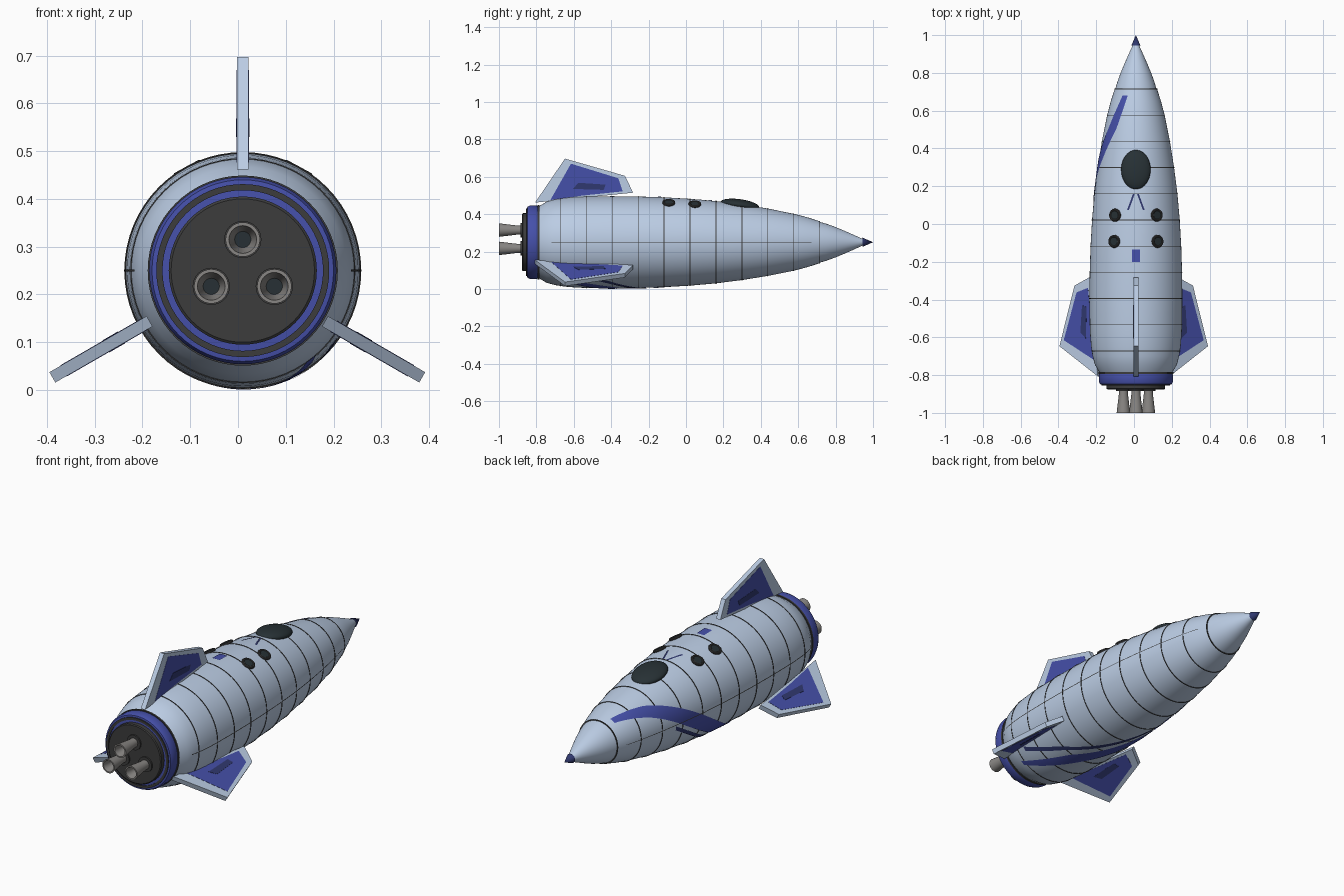
import bpy, bmesh
from math import sin, cos, radians, pi
from mathutils import Matrix, Vector

if "Cube" in bpy.data.objects:
    bpy.data.objects.remove(bpy.data.objects["Cube"])

CX, CZ = 0.01, 0.25   # rocket axis


def material(name, rgb):
    m = bpy.data.materials.new(name)
    m.diffuse_color = (*rgb, 1)
    m.use_nodes = True
    m.node_tree.nodes["Principled BSDF"].inputs["Base Color"].default_value = m.diffuse_color
    return m


HULL = material("pale_blue", (0.50, 0.61, 0.78))
BLUE = material("deep_blue", (0.06, 0.08, 0.40))
NAVY = material("navy", (0.03, 0.04, 0.16))
DARK = material("dark_grey", (0.045, 0.045, 0.045))
GLASS = material("glass", (0.02, 0.03, 0.035))
METAL = material("metal", (0.25, 0.24, 0.23))


def add_mesh(name, verts, faces, mat):
    me = bpy.data.meshes.new(name)
    me.from_pydata(verts, [], faces)
    bm = bmesh.new()
    bm.from_mesh(me)
    bmesh.ops.remove_doubles(bm, verts=bm.verts, dist=1e-5)
    bmesh.ops.recalc_face_normals(bm, faces=bm.faces)
    bm.to_mesh(me)
    bm.free()
    me.materials.append(mat)
    ob = bpy.data.objects.new(name, me)
    bpy.context.collection.objects.link(ob)
    return ob


def lathe(name, profile, mat, x=CX, z=CZ, seg=64):
    """Revolve (y, r) points about an axis parallel to y."""
    verts = [(x + r * sin(2 * pi * i / seg), y, z + r * cos(2 * pi * i / seg))
             for y, r in profile for i in range(seg)]
    faces = [(j * seg + i, j * seg + (i + 1) % seg, (j + 1) * seg + (i + 1) % seg, (j + 1) * seg + i)
             for j in range(len(profile) - 1) for i in range(seg)]
    return add_mesh(name, verts, faces, mat)


def interp(table, t, col=1):
    for a, b in zip(table, table[1:]):
        if a[0] <= t <= b[0]:
            return a[col] + (b[col] - a[col]) * (t - a[0]) / (b[0] - a[0])
    return table[0][col] if t < table[0][0] else table[-1][col]


BODY = [(-.79, .19), (-.745, .217), (-.70, .229), (-.65, .237), (-.59, .242), (-.533, .2445),
        (-.394, .246), (-.255, .2445), (-.116, .240), (.022, .232), (.16, .220),
        (.30, .202), (.438, .180), (.577, .152), (.65, .133), (.715, .112)]


def on_hull(y, deg, lift=0.0):
    r = interp(BODY, y) + lift
    return (CX + r * sin(radians(deg)), y, CZ + r * cos(radians(deg)))


def hull_patch(name, edge, y0, y1, mat, lift=.003, n=60, m=6):
    """Thin skin on the hull; edge(y) gives the two limiting angles."""
    verts = []
    for i in range(n + 1):
        y = y0 + (y1 - y0) * i / n
        a, b = edge(y)
        verts += [on_hull(y, a + (b - a) * k / m, lift) for k in range(m + 1)]
    w = m + 1
    faces = [(i * w + k, i * w + k + 1, (i + 1) * w + k + 1, (i + 1) * w + k)
             for i in range(n) for k in range(m)]
    return add_mesh(name, verts, faces, mat)


def prism(name, outline, half, mat, angle, x):
    """Extrude a (y, height) outline across x, then turn it about the rocket axis."""
    n = len(outline)
    rot = Matrix.Rotation(radians(angle), 3, 'Y')
    verts = [rot @ Vector((s * half, y, h)) + Vector((x, 0, CZ)) for s in (-1, 1) for y, h in outline]
    faces = [tuple(range(n)), tuple(range(n, 2 * n))]
    faces += [(i, (i + 1) % n, n + (i + 1) % n, n + i) for i in range(n)]
    return add_mesh(name, verts, faces, mat)


# Hull, nose and tip
lathe("hull", [(-.79, 0)] + BODY + [(.717, .106)], HULL)
lathe("nose_cone", [(.715, 0), (.715, .109), (.75, .099), (.80, .081), (.85, .060),
                    (.90, .038), (.955, .013), (.955, 0)], HULL)
lathe("nose_tip", [(.945, 0), (.945, .024), (1.0, 0)], NAVY, seg=32)

# Panel seams: rings and two long side strips
for i in range(11):
    y = .715 - i * .1387
    r = interp(BODY, y)
    lathe(f"hull_seam_{i}", [(y - .002, r - .003), (y - .002, r + .002),
                             (y + .002, r + .002), (y + .002, r - .003)], DARK)
for side, a in (("right", 90), ("left", -90)):
    hull_patch(f"side_seam_{side}", lambda y, a=a: (a - .5, a + .5), -.72, .67, DARK, m=1)

# Tail collar, trim and engine plate
lathe("tail_seam", [(-.784, .18), (-.784, .199), (-.794, .199), (-.794, .18)], DARK)
lathe("tail_collar", [(-.79, .17), (-.79, .193), (-.80, .196), (-.835, .196), (-.848, .190),
                      (-.85, .178), (-.85, 0)], BLUE)
lathe("tail_trim", [(-.845, .168), (-.845, .181), (-.855, .181), (-.855, .168), (-.845, .168)], DARK)
lathe("engine_plate", [(-.848, .155), (-.872, .155), (-.876, .150), (-.876, 0)], DARK)

# Three nozzles
for i, (x, z) in enumerate(((.01, .315), (-.056, .217), (.076, .217))):
    lathe(f"nozzle_collar_{i}", [(-.87, .039), (-.884, .039), (-.884, .02)], DARK, x, z, 32)
    lathe(f"nozzle_{i}", [(-.87, .024), (-.90, .024), (-.95, .030), (-1.0, .036), (-1.0, .029),
                          (-.95, .020), (-.93, .017)], METAL, x, z, 32)
    lathe(f"nozzle_throat_{i}", [(-.93, .018), (-.93, 0)], GLASS, x, z, 32)

# Three fins with panels on both faces
FIN = [(-.807, .212), (-.647, .447), (-.326, .355), (-.283, .265), (-.55, .238)]
FIN_PANEL = [(-.725, .226), (-.615, .420), (-.362, .342), (-.338, .272), (-.55, .25)]
FIN_VENT = [(-.605, .285), (-.575, .318), (-.43, .308), (-.44, .280)]
for name, angle, x in (("top", 0, CX), ("right", 120, -.0015), ("left", -120, -.0015)):
    prism(f"fin_{name}", FIN, .0125, HULL, angle, x)
    prism(f"fin_panel_{name}", FIN_PANEL, .0135, BLUE, angle, x)
    prism(f"fin_vent_{name}", FIN_VENT, .0145, NAVY, angle, x)

# Canopy
bpy.ops.mesh.primitive_uv_sphere_add(segments=40, ring_count=20, location=(CX, .288, .45),
                                     rotation=(radians(-8), 0, 0))
canopy = bpy.context.object
canopy.name = "canopy"
canopy.scale = (.078, .105, .03)
canopy.data.materials.append(GLASS)

# Four portholes
for y in (.047, -.092):
    for a in (-28.5, 28.5):
        spot, turn = on_hull(y, a, .002), (0, radians(a), 0)
        bpy.ops.mesh.primitive_torus_add(major_radius=.027, minor_radius=.0075, major_segments=32,
                                         minor_segments=10, location=spot, rotation=turn)
        bpy.context.object.name = "porthole_rim"
        bpy.context.object.data.materials.append(DARK)
        bpy.ops.mesh.primitive_cylinder_add(vertices=32, radius=.026, depth=.01,
                                            location=spot, rotation=turn)
        bpy.context.object.name = "porthole_glass"
        bpy.context.object.data.materials.append(GLASS)

# Sweeping stripe: y, centre angle, half width
SWEEP = [(-.69, -218, 3), (-.4, -188, 9), (-.1, -145, 11), (.27, -87, 12), (.5, -49, 11), (.68, -27, 7)]
hull_patch("sweep_stripe", lambda y: (interp(SWEEP, y) - interp(SWEEP, y, 2),
                                      interp(SWEEP, y) + interp(SWEEP, y, 2)), -.69, .68, BLUE)
hull_patch("sweep_pinstripe", lambda y: (interp(SWEEP, y) - 24, interp(SWEEP, y) - 18), -.62, .35, NAVY, m=2)

# Small trim marks behind the canopy
for s in (-1, 1):
    hull_patch("trim_stripe", lambda y, s=s: (s * (1.5 + (.16 - y) * 90), s * (4 + (.16 - y) * 90)),
               .075, .16, NAVY, n=4, m=2)
hull_patch("trim_panel", lambda y: (-5, 5), -.2, -.135, BLUE, n=3, m=3)

# Smooth shading with sharp edges kept
bpy.ops.object.select_all(action='SELECT')
bpy.context.view_layer.objects.active = canopy
bpy.ops.object.shade_smooth_by_angle(angle=radians(32))
